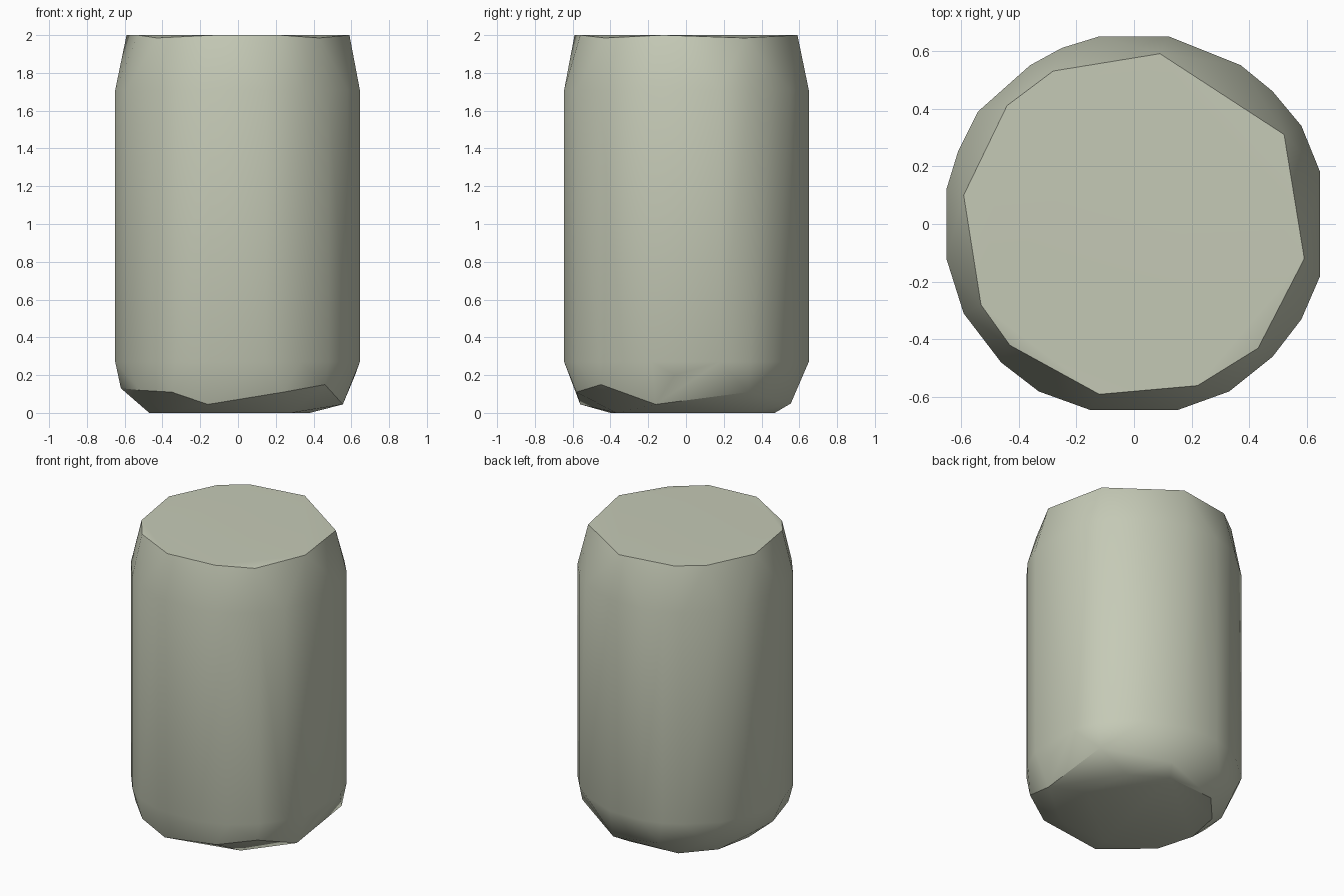
import bpy, bmesh, math

cube = bpy.data.objects.get("Cube")
if cube:
    bpy.data.objects.remove(cube, do_unlink=True)

# Single pale sage colour
sage = bpy.data.materials.new("pale_sage")
sage.use_nodes = True
colour = (0.56, 0.59, 0.47, 1)
sage.diffuse_color = colour
sage.node_tree.nodes["Principled BSDF"].inputs["Base Color"].default_value = colour

# Irregular top rim
top = [(.09, .59), (.52, .31), (.59, -.12), (.43, -.43), (.22, -.56), (-.12, -.59),
       (-.43, -.42), (-.53, -.28), (-.59, .10), (-.44, .41), (-.28, .53)]
low_corners = {1, 3, 6}

# Widest outline, used at the shoulder and the foot
body = [(-.12, .65), (.12, .65), (.37, .55), (.48, .46), (.58, .34), (.645, .18),
        (.645, -.18), (.58, -.33), (.48, -.46), (.33, -.58), (.15, -.645), (-.15, -.645),
        (-.33, -.58), (-.46, -.48), (-.59, -.31), (-.65, -.12), (-.65, .12),
        (-.61, .25), (-.54, .39), (-.36, .55), (-.25, .61)]

# Chipped lower edge
chips = [(-.16, -.56, .045), (.24, -.58, .11), (.46, -.45, .15), (.555, -.16, .045),
         (.62, -.06, .20), (.64, .15, .26), (.55, .33, .11), (.16, .555, .05),
         (-.20, .58, .11), (-.45, .43, .13), (-.57, .16, .10), (-.62, -.05, .13),
         (-.35, -.53, .11), (-.52, -.36, .12)]

# Flat underside
base = [(-.47, 0), (-.40, -.25), (-.10, -.40), (.28, -.37), (.38, 0),
        (.33, .33), (.10, .47), (-.25, .44), (-.42, .25)]

points = [(x, y, 1.985 if i in low_corners else 2) for i, (x, y) in enumerate(top)]
points += [(x, y, z) for z in (.27, 1.71) for x, y in body]
points += chips + [(x, y, 0) for x, y in base]

# Wrap a tight skin around the rings
bm = bmesh.new()
for p in points:
    bm.verts.new(p)
bmesh.ops.convex_hull(bm, input=bm.verts[:])
loose = [v for v in bm.verts if not v.link_faces]
bmesh.ops.delete(bm, geom=loose, context='VERTS')
bmesh.ops.dissolve_limit(bm, angle_limit=math.radians(0.5),
                         verts=bm.verts[:], edges=bm.edges[:])
bmesh.ops.recalc_face_normals(bm, faces=bm.faces[:])
mesh = bpy.data.meshes.new("rounded_drum")
bm.to_mesh(mesh)
bm.free()
mesh.materials.append(sage)
drum = bpy.data.objects.new("rounded_drum", mesh)
bpy.context.collection.objects.link(drum)

# Smooth the wall, keep the rim and chipped edges sharp
bpy.ops.object.select_all(action='DESELECT')
drum.select_set(True)
bpy.context.view_layer.objects.active = drum
bpy.ops.object.shade_smooth_by_angle(angle=math.radians(30))
